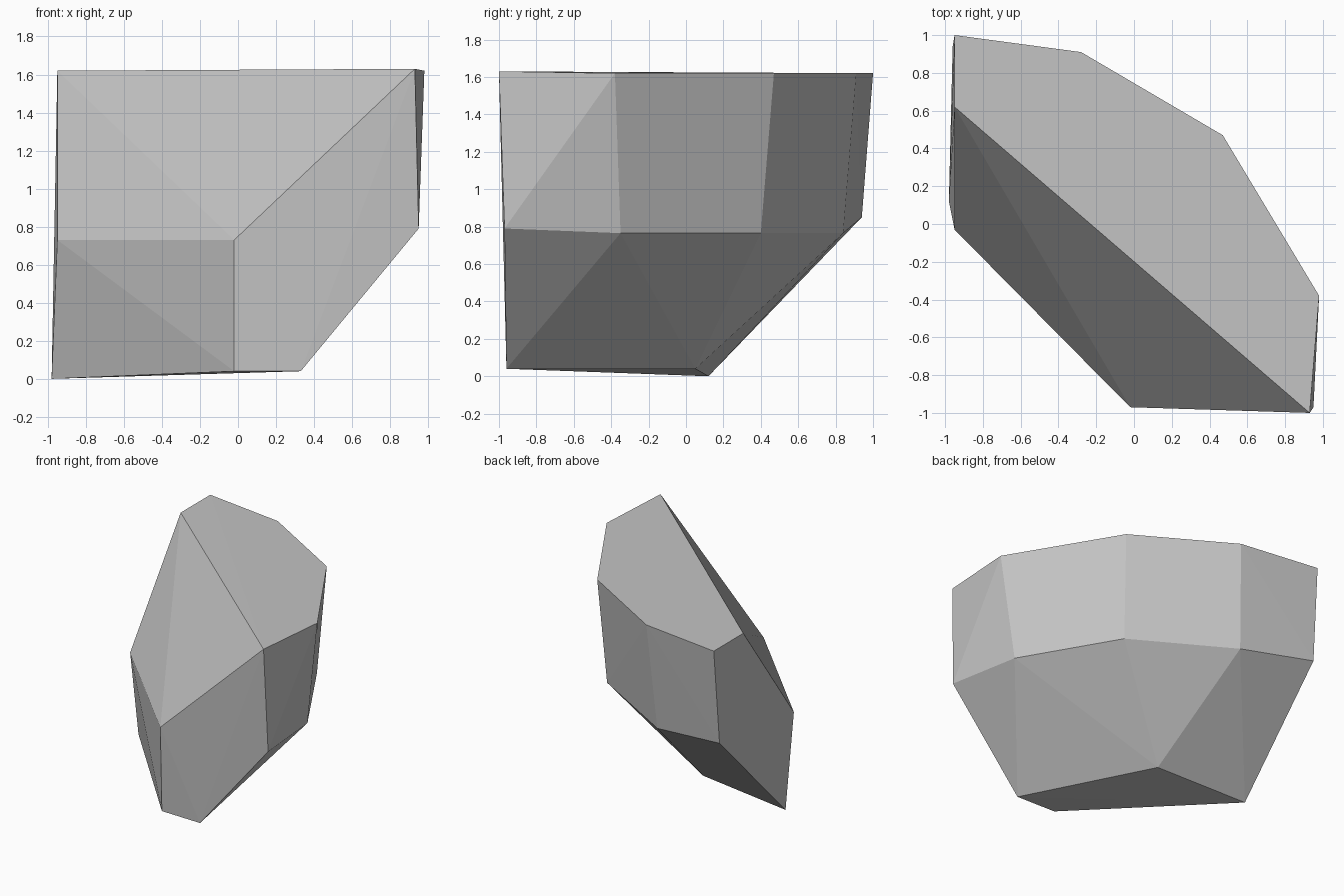
import bpy
import bmesh

cube = bpy.data.objects.get("Cube")
if cube:
    bpy.data.objects.remove(cube, do_unlink=True)

# Plain grey stone
stone = bpy.data.materials.new("stone grey")
stone.use_nodes = True
grey = (0.55, 0.55, 0.55, 1)
stone.diffuse_color = grey
stone.node_tree.nodes["Principled BSDF"].inputs["Base Color"].default_value = grey

# Corner rings of the faceted boulder
flat_top = [(-.95, 1, 1.62), (-.28, .91, 1.62), (.47, .47, 1.62),
            (.98, -.38, 1.62), (.93, -1, 1.63), (-.95, .62, 1.62)]
waist = [(-.96, .94, .85), (-.33, .84, .765), (.43, .4, .765), (.87, -.35, .765),
         (.95, -.97, .79), (-.02, -.97, .73), (-.95, -.03, .73)]
base = [(-.98, .12, 0), (-.19, .05, .04), (.33, -.96, .04), (-.02, -.95, .04)]

# Wrap the corners in flat facets
bm = bmesh.new()
for corner in flat_top + waist + base:
    bm.verts.new(corner)
bmesh.ops.convex_hull(bm, input=bm.verts[:])
bmesh.ops.recalc_face_normals(bm, faces=bm.faces[:])

mesh = bpy.data.meshes.new("boulder")
bm.to_mesh(mesh)
bm.free()
mesh.materials.append(stone)
boulder = bpy.data.objects.new("boulder", mesh)
bpy.context.collection.objects.link(boulder)
